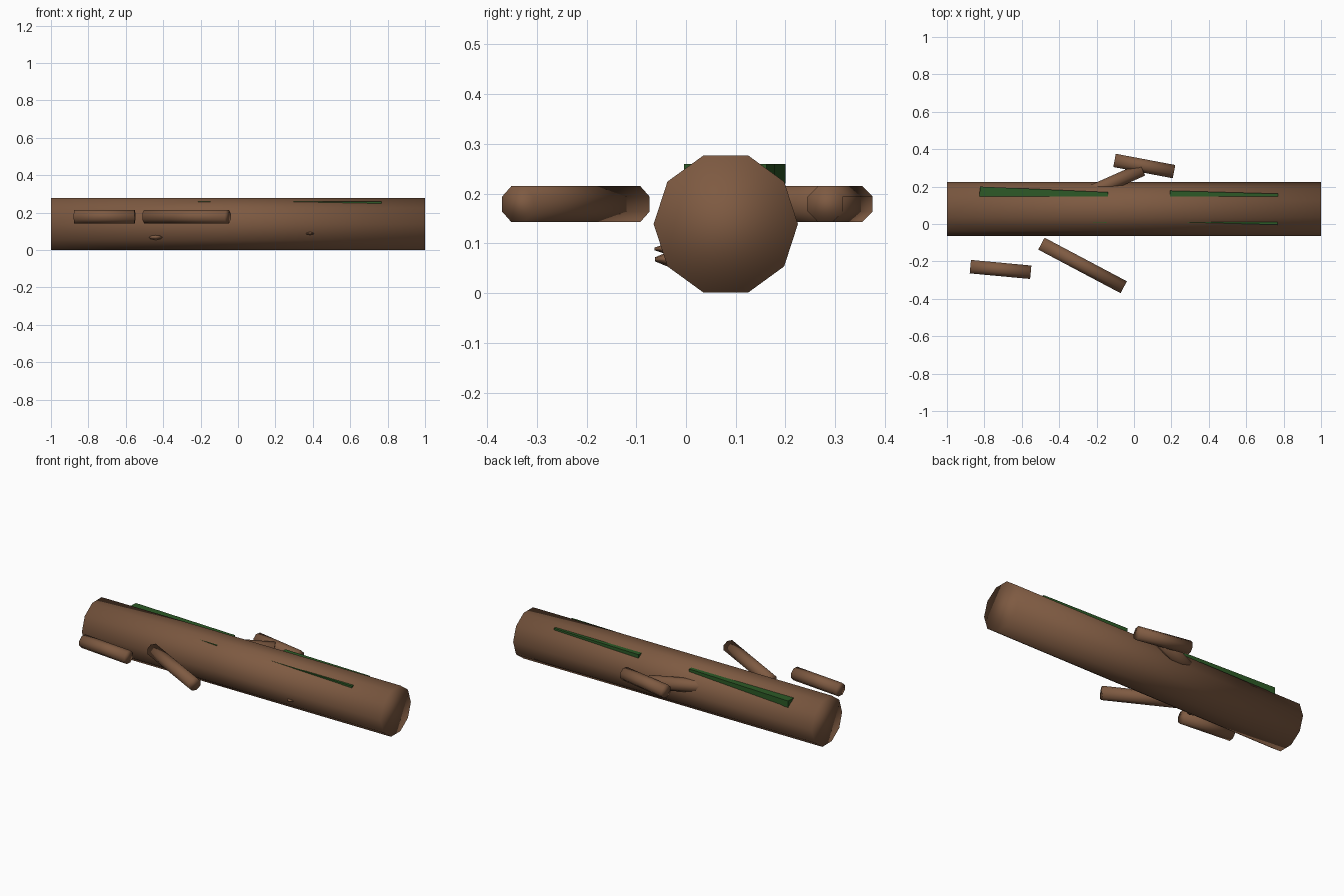
import bpy, bmesh, math
from mathutils import Matrix, Vector

cube = bpy.data.objects.get("Cube")
if cube:
    bpy.data.objects.remove(cube, do_unlink=True)


def material(name, rgb):
    m = bpy.data.materials.new(name)
    m.use_nodes = True
    m.diffuse_color = (*rgb, 1)
    bsdf = next(n for n in m.node_tree.nodes if n.type == 'BSDF_PRINCIPLED')
    bsdf.inputs["Base Color"].default_value = (*rgb, 1)
    return m


bark = material("bark brown", (0.21, 0.103, 0.054))
green = material("moss green", (0.026, 0.102, 0.02))


def add(name, bm, mat, smooth):
    mesh = bpy.data.meshes.new(name)
    bmesh.ops.recalc_face_normals(bm, faces=bm.faces)
    for f in bm.faces:
        f.smooth = smooth
    bm.to_mesh(mesh)
    bm.free()
    mesh.materials.append(mat)
    ob = bpy.data.objects.new(name, mesh)
    bpy.context.collection.objects.link(ob)
    return ob


def rod(name, start, end, r1, r2, sides, spin=0, flatten=1):
    """Horizontal tapered cylinder between two points."""
    a, b = Vector(start), Vector(end)
    d = b - a
    m = (Matrix.Translation((a + b) / 2)
         @ Matrix.Rotation(math.atan2(d.y, d.x), 4, 'Z')
         @ Matrix.Diagonal((1, 1, flatten, 1))
         @ Matrix.Rotation(math.pi / 2, 4, 'Y')
         @ Matrix.Rotation(spin, 4, 'Z'))
    bm = bmesh.new()
    bmesh.ops.create_cone(bm, cap_ends=True, segments=sides, radius1=r1,
                          radius2=r2, depth=d.length, matrix=m)
    return add(name, bm, bark, True)


# Fallen trunk
rod("trunk", (-1, 0.08, 0.139), (1, 0.08, 0.139), 0.145, 0.145, 10)

# Loose twigs and the side branch
Z, R, SPIN = 0.179, 0.039, math.pi / 8
for name, a, b in [
    ("short_twig", (-0.875, -0.228), (-0.552, -0.258)),
    ("long_twig", (-0.495, -0.105), (-0.055, -0.338)),
    ("back_twig", (-0.104, 0.34), (0.214, 0.28)),
    ("side_branch", (-0.41, 0.09), (0.045, 0.292)),
]:
    rod(name, (*a, Z), (*b, Z), R, R, 8, SPIN)

# Small knots on the front
rod("large_knot", (-0.44, -0.03, 0.066), (-0.44, -0.062, 0.07), 0.05, 0.012, 8, 0, 0.35)
rod("small_knot", (0.385, -0.035, 0.088), (0.385, -0.063, 0.09), 0.035, 0.008, 8, 0, 0.35)


# Moss slabs sunk into the trunk top
def moss(name, center, size, turn):
    bm = bmesh.new()
    m = (Matrix.Translation(center) @ Matrix.Rotation(math.radians(turn), 4, 'Z')
         @ Matrix.Diagonal((*size, 1)))
    bmesh.ops.create_cube(bm, size=1, matrix=m)
    add(name, bm, green, False)


moss("moss_right", (-0.485, 0.103, 0.24), (0.685, 0.164, 0.04), -2.5)
moss("moss_left", (0.48, 0.087, 0.24), (0.578, 0.166, 0.04), -1.6)
